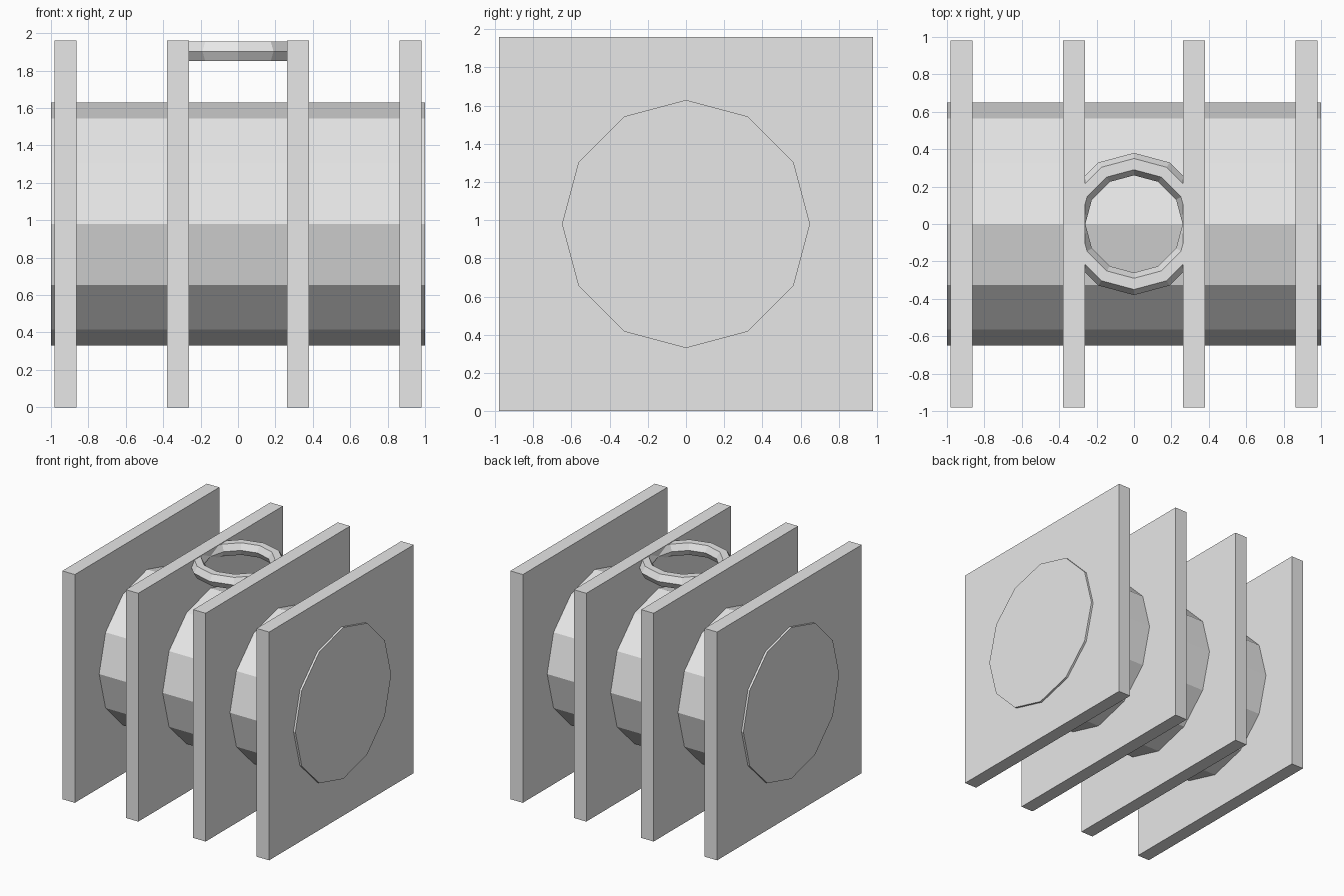
import bpy
from math import pi

cube = bpy.data.objects.get("Cube")
if cube:
    bpy.data.objects.remove(cube, do_unlink=True)

# One plain grey for every part
grey = bpy.data.materials.new("light_grey")
grey.use_nodes = True
colour = (0.8, 0.8, 0.8, 1)
grey.diffuse_color = colour
grey.node_tree.nodes["Principled BSDF"].inputs["Base Color"].default_value = colour

MID_Z = 0.98          # height of the drum axis
PLATE_SIZE = 1.96
PLATE_THICKNESS = 0.118


def finish(name):
    obj = bpy.context.object
    obj.name = name
    obj.data.materials.append(grey)
    return obj


# Twelve-sided drum running through all the plates
bpy.ops.mesh.primitive_cylinder_add(vertices=12, radius=0.65, depth=2,
                                    location=(0, 0, MID_Z), rotation=(0, pi / 2, 0))
finish("drum")

# Square plates, mirrored in pairs
for position, offset in (("outer", 0.923), ("inner", 0.32)):
    for side, sign in (("left", 1), ("right", -1)):
        bpy.ops.mesh.primitive_cube_add(size=1, location=(sign * offset, 0, MID_Z))
        plate = finish(f"{position}_plate_{side}")
        plate.scale = (PLATE_THICKNESS, PLATE_SIZE, PLATE_SIZE)

# Low-poly ring held between the inner plates
bpy.ops.mesh.primitive_torus_add(major_segments=12, minor_segments=6,
                                 major_radius=0.32, minor_radius=0.06,
                                 location=(0, 0, 1.903))
finish("top_ring")
